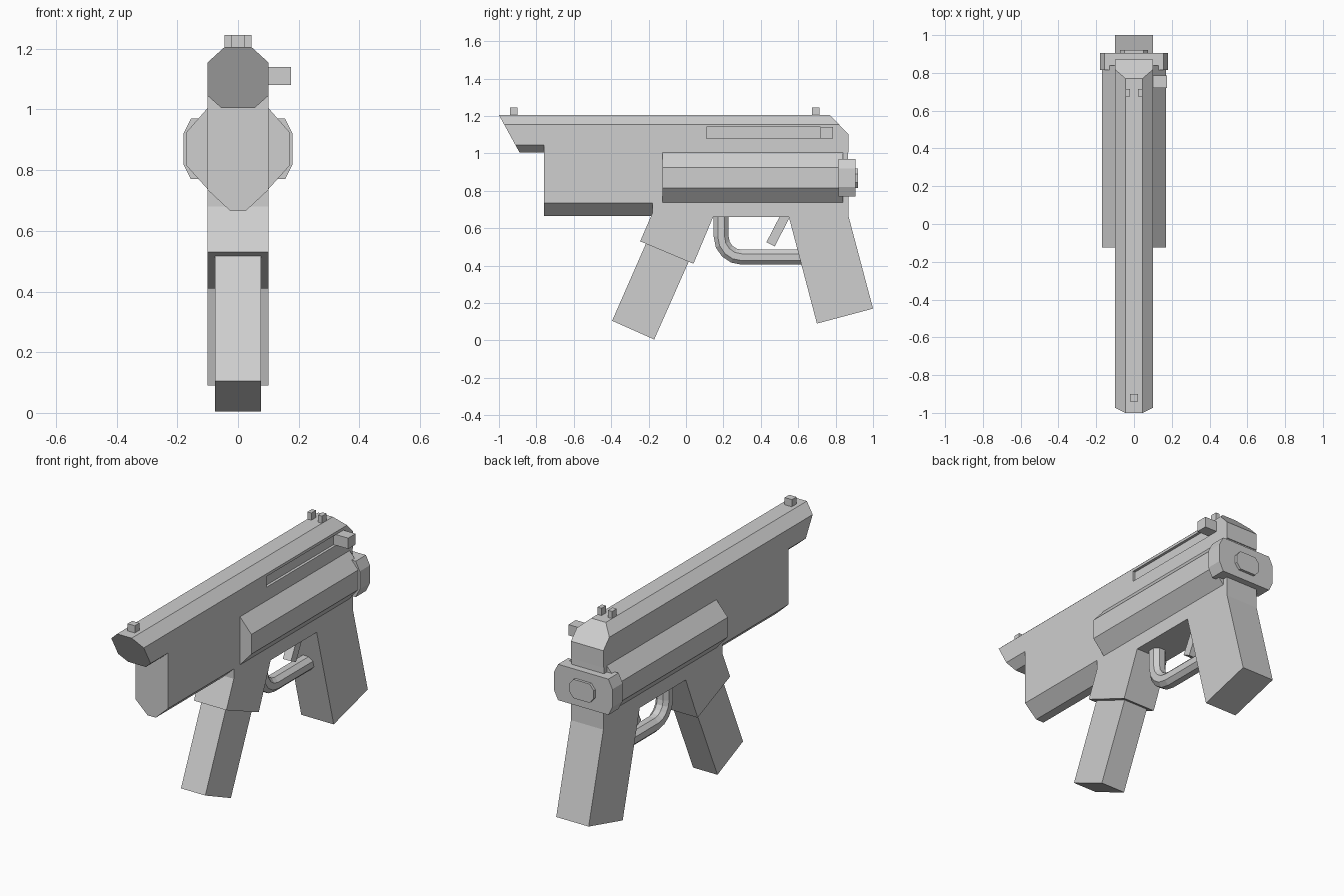
import bpy, bmesh
from math import sin, cos, pi
from mathutils import Vector

old = bpy.data.objects.get("Cube")
if old:
    bpy.data.objects.remove(old, do_unlink=True)

grey = bpy.data.materials.new("plain_grey")
grey.use_nodes = True
grey.diffuse_color = (0.62, 0.62, 0.62, 1)
grey.node_tree.nodes["Principled BSDF"].inputs["Base Color"].default_value = grey.diffuse_color


def finish(name, bm):
    bmesh.ops.recalc_face_normals(bm, faces=bm.faces)
    mesh = bpy.data.meshes.new(name)
    bm.to_mesh(mesh)
    bm.free()
    mesh.materials.append(grey)
    obj = bpy.data.objects.new(name, mesh)
    bpy.context.collection.objects.link(obj)
    return obj


def prism(name, outline, axis, start, end, cuts=()):
    """Extrude an outline along x (points are y, z) or y (points are x, z);
    each cut is a point and an outward normal in the y, z plane."""
    bm = bmesh.new()
    rings = []
    for d in (start, end):
        rings.append([bm.verts.new((d, p, q) if axis == "x" else (p, d, q)) for p, q in outline])
    n = len(outline)
    bm.faces.new(rings[0])
    bm.faces.new(rings[1])
    for i in range(n):
        j = (i + 1) % n
        bm.faces.new((rings[0][i], rings[0][j], rings[1][j], rings[1][i]))
    for (y, z), (ny, nz) in cuts:
        geom = bm.verts[:] + bm.edges[:] + bm.faces[:]
        cut = bmesh.ops.bisect_plane(bm, geom=geom, plane_co=(0, y, z),
                                     plane_no=(0, ny, nz), clear_outer=True)
        edges = [e for e in cut["geom_cut"] if isinstance(e, bmesh.types.BMEdge)]
        bmesh.ops.contextual_create(bm, geom=edges)
    return finish(name, bm)


def box(name, x0, x1, y0, y1, z0, z1):
    return prism(name, [(x0, z0), (x1, z0), (x1, z1), (x0, z1)], "y", y0, y1)


def mirrored(half):
    return half + [(-x, z) for x, z in reversed(half)]


# Slide: chamfered muzzle overhang and the long straight rear
top = [(0.045, 1.205), (0.1, 1.155)]
muzzle = mirrored(top + [(0.1, 1.045), (0.055, 1.005)])
prism("muzzle", muzzle, "y", -1.1, -0.76, [((-1, 1.205), (-0.2, -0.11))])
slide = prism("slide", mirrored(top + [(0.1, 1.005)]), "y", -0.76, 0.87,
              [((0.77, 1.205), (0.105, 0.1))])

# Ejection slot recessed in the left side of the slide
cutter = box("slot_cutter", 0.085, 0.15, 0.11, 0.785, 1.08, 1.14)
cutter.hide_render = True
mod = slide.modifiers.new("slot", "BOOLEAN")
mod.operation = "DIFFERENCE"
mod.solver = "EXACT"
mod.object = cutter
bpy.context.view_layer.objects.active = slide
bpy.ops.object.modifier_apply(modifier="slot")
bpy.data.objects.remove(cutter, do_unlink=True)
box("charging_handle", 0.08, 0.175, 0.72, 0.785, 1.08, 1.14)

# Sights
box("front_sight", -0.022, 0.022, -0.94, -0.9, 1.2, 1.245)
for side, name in ((1, "left"), (-1, "right")):
    box(name + "_rear_sight", side * 0.02, side * 0.045, 0.675, 0.715, 1.2, 1.245)

# Fore-end with chamfered underside
prism("fore_end", mirrored([(0.1, 1.005), (0.1, 0.735), (0.025, 0.665)]), "y", -0.76, -0.18)

# Receiver, magazine well and grip as one flat-sided frame
frame = [(-0.18, 1.005), (-0.18, 0.68), (-0.245, 0.53), (0.04, 0.41), (0.145, 0.66),
         (0.55, 0.66), (0.7, 0.09), (1, 0.17), (0.87, 0.66), (0.865, 1.005)]
prism("frame_and_grip", frame, "x", -0.1, 0.1)
prism("magazine", [(-0.2, 0.55), (-0.395, 0.105), (-0.17, 0.005), (0.025, 0.445)],
      "x", -0.075, 0.075)

# Side housings
for side, name in ((1, "left"), (-1, "right")):
    outline = [(0.09, 1.005), (0.1, 1.005), (0.17, 0.925), (0.17, 0.815), (0.1, 0.737), (0.09, 0.737)]
    prism(name + "_housing", [(side * x, z) for x, z in outline], "y", -0.125, 0.84)

# Rear cap and its button
prism("rear_cap", mirrored([(0.155, 0.97), (0.18, 0.92), (0.18, 0.82), (0.155, 0.77)]),
      "y", 0.815, 0.905)
prism("rear_button", mirrored([(0.05, 0.92), (0.075, 0.89), (0.075, 0.845), (0.05, 0.815)]),
      "y", 0.9, 0.92)

# Trigger
prism("trigger", [(0.43, 0.525), (0.475, 0.503), (0.565, 0.68), (0.51, 0.68)], "x", -0.025, 0.025)

# Trigger guard: eight-sided bar swept down and round to the grip
path = [(Vector((0.188, 0.68)), Vector((1, 0)))]
for i in range(5):
    a = i / 4 * pi / 2
    inward = Vector((cos(a), sin(a)))
    path.append((Vector((0.298, 0.555)) - 0.11 * inward, inward))
path.append((Vector((0.64, 0.445)), Vector((0, 1))))
section = mirrored([(0.018, 0.04), (0.04, 0.018), (0.04, -0.018), (0.018, -0.04)])
bm = bmesh.new()
rings = []
for centre, inward in path:
    ring = []
    for x, depth in section:
        p = centre + inward * depth
        ring.append(bm.verts.new((x, p.x, p.y)))
    rings.append(ring)
for a, b in zip(rings, rings[1:]):
    for i in range(8):
        j = (i + 1) % 8
        bm.faces.new((a[i], a[j], b[j], b[i]))
bm.faces.new(rings[0])
bm.faces.new(rings[-1])
finish("trigger_guard", bm)
